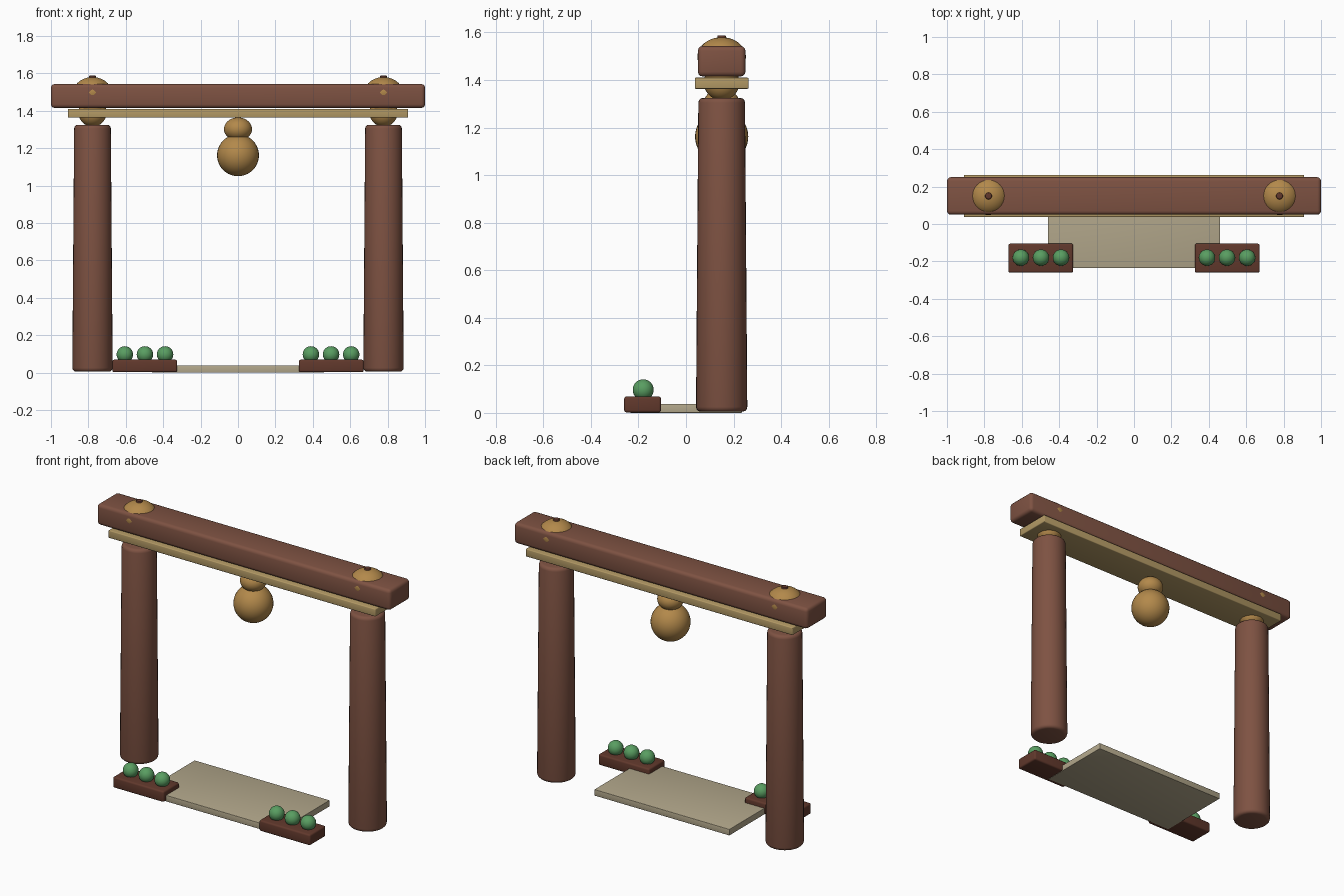
import bpy, math

if "Cube" in bpy.data.objects:
    bpy.data.objects.remove(bpy.data.objects["Cube"])

def material(name, rgb):
    m = bpy.data.materials.new(name)
    m.diffuse_color = (*rgb, 1)
    m.use_nodes = True
    m.node_tree.nodes["Principled BSDF"].inputs["Base Color"].default_value = m.diffuse_color
    return m

WOOD = material("red_wood", (0.21, 0.085, 0.055))
DARK = material("dark_wood", (0.12, 0.04, 0.025))
PLANK = material("pale_wood", (0.45, 0.32, 0.13))
GOLD = material("gourd_gold", (0.45, 0.25, 0.07))
STONE = material("mat_stone", (0.45, 0.39, 0.26))
LEAF = material("leaf_green", (0.10, 0.34, 0.12))
GATE_Y = 0.15

def finish(name, mat, bevel=0, segments=3):
    o = bpy.context.object
    o.name = name
    o.data.materials.append(mat)
    if bevel:
        b = o.modifiers.new("bevel", "BEVEL")
        b.width, b.segments, b.limit_method = bevel, segments, "ANGLE"
        bpy.ops.object.modifier_apply(modifier="bevel")
    bpy.ops.object.shade_smooth_by_angle(angle=math.radians(35))
    return o

def box(name, x, y, z, mat, bevel=0):
    """Box from (min, max) ranges on each axis."""
    r = (x, y, z)
    bpy.ops.mesh.primitive_cube_add(size=1, location=[(a + b) / 2 for a, b in r])
    bpy.context.object.scale = [b - a for a, b in r]
    bpy.ops.object.transform_apply(location=False, rotation=False, scale=True)
    return finish(name, mat, bevel)

def ball(name, loc, r, mat, rz=None):
    bpy.ops.mesh.primitive_uv_sphere_add(segments=32, ring_count=20, radius=1, location=loc)
    bpy.context.object.scale = (r, r, rz or r)
    bpy.ops.object.transform_apply(location=False, rotation=False, scale=True)
    return finish(name, mat)

def cone(name, x, z0, z1, r0, r1, mat, bevel):
    bpy.ops.mesh.primitive_cone_add(vertices=32, radius1=r0, radius2=r1, depth=z1 - z0,
                                    location=(x, GATE_Y, (z0 + z1) / 2))
    return finish(name, mat, bevel)

# Lintel beam and the plank beneath it
box("top_beam", (-1, 1), (0.05, 0.25), (1.415, 1.543), WOOD, 0.02)
box("under_plank", (-0.91, 0.91), (0.037, 0.263), (1.363, 1.41), PLANK, 0.005)

# Hanging gourd
ball("hanging_gourd_neck", (0, GATE_Y, 1.302), 0.075, GOLD, 0.062)
ball("hanging_gourd_body", (0, GATE_Y, 1.162), 0.112, GOLD)

# Floor mat
box("floor_mat", (-0.46, 0.46), (-0.235, 0.235), (0, 0.038), STONE, 0.002)

for side, s in (("left", -1), ("right", 1)):
    # Tapered post with gourd joint running through plank and beam
    x = 0.778 * s
    cone(side + "_post", x, 0.005, 1.325, 0.108, 0.098, WOOD, 0.02)
    ball(side + "_joint_lower", (x, GATE_Y, 1.39), 0.075, GOLD)
    ball(side + "_joint_upper", (x, GATE_Y, 1.498), 0.102, GOLD, 0.082)
    cone(side + "_joint_stem", x, 1.55, 1.588, 0.022, 0.017, DARK, 0.003)

    # Planter with three round shrubs
    edges = sorted((0.325 * s, 0.672 * s))
    box(side + "_planter", edges, (-0.26, -0.105), (0.002, 0.069), DARK, 0.01)
    for i in range(3):
        ball(f"{side}_shrub_{i + 1}", ((0.39 + 0.1075 * i) * s, -0.18, 0.097), 0.044, LEAF)
